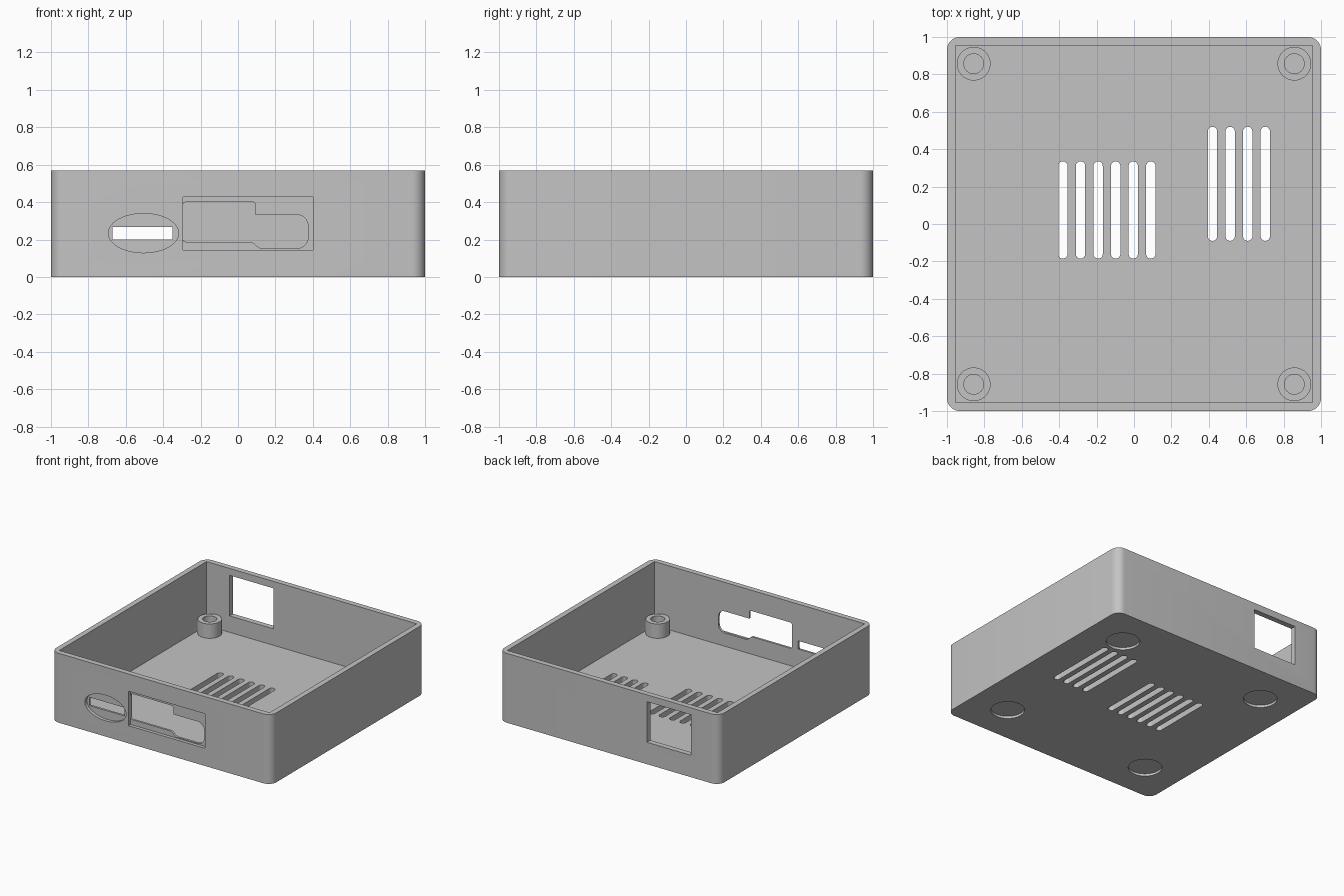
import bpy, bmesh
from math import cos, sin, pi
from mathutils import Vector

cube = bpy.data.objects.get("Cube")
if cube:
    bpy.data.objects.remove(cube, do_unlink=True)

HEIGHT, WALL, INNER = 0.57, 0.045, 0.955

grey = bpy.data.materials.new("grey_plastic")
grey.use_nodes = True
grey.diffuse_color = (0.55, 0.55, 0.55, 1)
grey.node_tree.nodes["Principled BSDF"].inputs["Base Color"].default_value = grey.diffuse_color


def add_object(name, bm):
    bmesh.ops.recalc_face_normals(bm, faces=bm.faces)
    mesh = bpy.data.meshes.new(name)
    bm.to_mesh(mesh)
    bm.free()
    mesh.materials.append(grey)
    obj = bpy.data.objects.new(name, mesh)
    bpy.context.collection.objects.link(obj)
    return obj


def smooth(obj):
    bpy.ops.object.select_all(action="DESELECT")
    obj.select_set(True)
    bpy.context.view_layer.objects.active = obj
    bpy.ops.object.shade_smooth_by_angle(angle=pi / 6)


def rounded(corners, steps=8):
    """Outline from (u, v, radius) corners, each rounded by a fillet curve."""
    pts = []
    for i, (u, v, r) in enumerate(corners):
        p = Vector((u, v))
        if r == 0:
            pts.append(p)
            continue
        d0 = (Vector(corners[i - 1][:2]) - p).normalized()
        d1 = (Vector(corners[(i + 1) % len(corners)][:2]) - p).normalized()
        # circular fillet of a right angle, sheared onto the corner's edges
        for k in range(steps + 1):
            a = k / steps * pi / 2
            pts.append(p + d0 * r * (1 - sin(a)) + d1 * r * (1 - cos(a)))
    return pts


def rect(u0, u1, v0, v1, r=0):
    return rounded([(u0, v0, r), (u1, v0, r), (u1, v1, r), (u0, v1, r)])


def ellipse(u, v, ru, rv, n=48):
    return [(u + ru * cos(2 * pi * i / n), v + rv * sin(2 * pi * i / n)) for i in range(n)]


def prism(name, outline, lo, hi, axis="z"):
    """Extrude an outline from lo to hi, upwards (z) or front to back (y)."""
    bm = bmesh.new()
    place = (lambda u, v, w: (u, v, w)) if axis == "z" else (lambda u, v, w: (u, w, v))
    rings = [[bm.verts.new(place(u, v, w)) for u, v in outline] for w in (lo, hi)]
    n = len(outline)
    for ring in rings:
        bm.faces.new(ring)
    for i in range(n):
        j = (i + 1) % n
        bm.faces.new((rings[0][i], rings[0][j], rings[1][j], rings[1][i]))
    return add_object(name, bm)


def cut(target, outline, lo, hi, axis="z"):
    tool = prism("cutter", outline, lo, hi, axis)
    tool.hide_render = True
    mod = target.modifiers.new("cut", "BOOLEAN")
    mod.operation, mod.solver, mod.object = "DIFFERENCE", "EXACT", tool
    bpy.context.view_layer.objects.active = target
    bpy.ops.object.modifier_apply(modifier=mod.name)
    bpy.data.objects.remove(tool, do_unlink=True)


# Open tray with rounded outer corners and square inner corners
case = prism("case_tray", rect(-1, 1, -1, 1, 0.07), 0, HEIGHT)
cut(case, rect(-INNER, INNER, -INNER, INNER), WALL, 1)

# Ventilation slots in the floor
for first, count, y0, y1 in ((-0.38, 6, -0.185, 0.335), (0.42, 4, -0.09, 0.52)):
    for i in range(count):
        x = first + i * 0.094
        cut(case, rect(x - 0.025, x + 0.025, y0, y1, 0.0249), -0.1, 0.1)

# Shallow round foot recesses underneath
for x in (-0.675, 0.675):
    for y in (-0.675, 0.675):
        cut(case, ellipse(x, y, 0.127, 0.127), -0.1, 0.02)

# Oval recess with a card slot in the front
cut(case, ellipse(-0.505, 0.234, 0.188, 0.105), -1.1, -0.973, "y")
cut(case, rect(-0.67, -0.35, 0.2, 0.268), -1.1, -0.9, "y")

# Rectangular recess with a stepped connector opening in the front
cut(case, rect(-0.295, 0.4, 0.145, 0.428), -1.1, -0.973, "y")
opening = rounded([(-0.294, 0.4, 0.015), (-0.294, 0.188, 0.015), (0.075, 0.188, 0.01),
                   (0.115, 0.153, 0.015), (0.375, 0.153, 0.06), (0.375, 0.332, 0.06),
                   (0.093, 0.332, 0), (0.093, 0.4, 0.015)])
cut(case, opening, -1.1, -0.9, "y")

# Port window in the back
cut(case, rect(-0.745, -0.345, 0.18, 0.513), 0.9, 1.1, "y")
smooth(case)

# Hollow screw posts in the corners
for side, x in (("right", -0.857), ("left", 0.857)):
    for end, y in (("front", -0.857), ("back", 0.857)):
        bm = bmesh.new()
        profile = [(0.09, WALL), (0.09, 0.163), (0.053, 0.163), (0.053, WALL)]
        verts = [bm.verts.new((x + r, y, z)) for r, z in profile]
        edges = [bm.edges.new(pair) for pair in zip(verts, verts[1:])]
        bmesh.ops.spin(bm, geom=verts + edges, cent=(x, y, 0), axis=(0, 0, 1),
                       angle=2 * pi, steps=40)
        bmesh.ops.remove_doubles(bm, verts=bm.verts, dist=0.0005)
        smooth(add_object(f"screw_post_{end}_{side}", bm))
